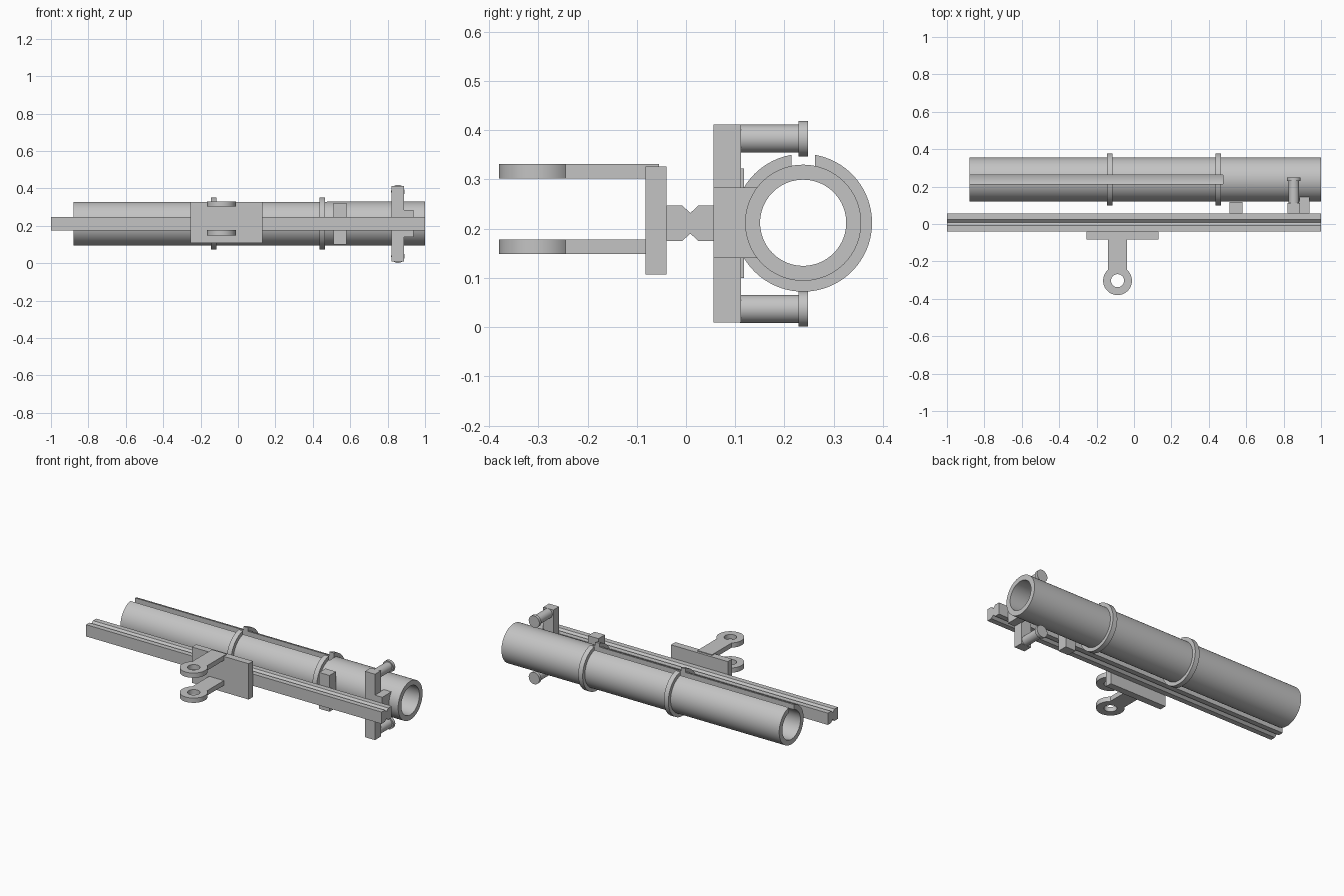
import bpy
from math import pi, sin, cos, asin

cube = bpy.data.objects.get("Cube")
if cube:
    bpy.data.objects.remove(cube)

grey = bpy.data.materials.new("plain grey")
grey.use_nodes = True
grey.diffuse_color = (0.55, 0.55, 0.55, 1)
grey.node_tree.nodes["Principled BSDF"].inputs["Base Color"].default_value = (0.55, 0.55, 0.55, 1)

TUBE_Y, TUBE_Z = 0.238, 0.212
TUBE_R, BORE_R = 0.118, 0.0875


def finish(obj, name, smooth=False):
    obj.name = obj.data.name = name
    if not obj.data.materials:
        obj.data.materials.append(grey)
    if smooth:
        bpy.ops.object.select_all(action="DESELECT")
        obj.select_set(True)
        bpy.context.view_layer.objects.active = obj
        bpy.ops.object.shade_smooth_by_angle(angle=pi / 6)
    return obj


def box(name, x, y, z):
    lo, hi = zip(x, y, z)
    bpy.ops.mesh.primitive_cube_add(size=1, location=[(a + b) / 2 for a, b in zip(lo, hi)])
    obj = bpy.context.object
    obj.scale = [b - a for a, b in zip(lo, hi)]
    bpy.ops.object.transform_apply(location=False, rotation=False, scale=True)
    return finish(obj, name)


def cylinder(name, radius, start, end, axis, sides=64):
    """Cylinder along x, y or z between two points."""
    rot = {"x": (0, pi / 2, 0), "y": (pi / 2, 0, 0), "z": (0, 0, 0)}[axis]
    length = sum(abs(b - a) for a, b in zip(start, end))
    bpy.ops.mesh.primitive_cylinder_add(vertices=sides, radius=radius, depth=length, rotation=rot,
                                        location=[(a + b) / 2 for a, b in zip(start, end)])
    return finish(bpy.context.object, name)


def tube_cylinder(name, radius, x0, x1):
    return cylinder(name, radius, (x0, TUBE_Y, TUBE_Z), (x1, TUBE_Y, TUBE_Z), "x", 96)


def cut(obj, cutter):
    mod = obj.modifiers.new("cut", "BOOLEAN")
    mod.operation, mod.solver, mod.object = "DIFFERENCE", "EXACT", cutter
    bpy.context.view_layer.objects.active = obj
    bpy.ops.object.modifier_apply(modifier=mod.name)
    bpy.data.objects.remove(cutter)


def prism(name, outline, place, depth):
    """Extrude a 2D outline; place maps (u, v, w) to a 3D point."""
    n = len(outline)
    verts = [place(u, v, w) for w in depth for u, v in outline]
    faces = [list(range(n))[::-1], list(range(n, 2 * n))]
    faces += [(i, (i + 1) % n, (i + 1) % n + n, i + n) for i in range(n)]
    mesh = bpy.data.meshes.new(name)
    mesh.from_pydata(verts, [], faces)
    obj = bpy.data.objects.new(name, mesh)
    bpy.context.collection.objects.link(obj)
    return finish(obj, name)


def slot():
    return box("slot_cutter", (-1.1, 0.475), (TUBE_Y - 0.024, TUBE_Y + 0.024), (0.25, 0.5))


# Slotted open tube
tube = tube_cylinder("tube", TUBE_R, -0.88, 1.0)
cut(tube, tube_cylinder("bore_cutter", BORE_R, -1.2, 1.2))
cut(tube, slot())
finish(tube, "tube", True)

# Split clamp rings around the tube
for name, x in (("clamp_ring_right", -0.13), ("clamp_ring_left", 0.45)):
    ring = tube_cylinder(name, 0.14, x - 0.015, x + 0.015)
    cut(ring, tube_cylinder("ring_cutter", TUBE_R - 0.001, x - 0.1, x + 0.1))
    cut(ring, slot())
    finish(ring, name, True)

# Long rail with a V groove above and below
upper = [(-0.04, 0.247), (-0.008, 0.247), (0.009, 0.232), (0.025, 0.247), (0.057, 0.247)]
lower = [(y, 0.422 - z) for y, z in reversed(upper)]
prism("rail", (upper + lower)[::-1], lambda u, v, w: (w, u, v), (-1, 1))

# Mounting plate and its two eye arms
box("mount_plate", (-0.255, 0.13), (-0.082, -0.04), (0.107, 0.326))
EYE_X, EYE_Y, EYE_R, ARM = -0.088, -0.303, 0.077, 0.05
gap = asin(ARM / EYE_R)
eye = [(EYE_X + EYE_R * cos(a), EYE_Y + EYE_R * sin(a))
       for a in (pi / 2 + gap + i * (2 * pi - 2 * gap) / 48 for i in range(49))]
arm_outline = eye + [(EYE_X + ARM, -0.055), (EYE_X - ARM, -0.055)]
for name, z0, z1 in (("lower_eye_arm", 0.149, 0.178), ("upper_eye_arm", 0.302, 0.331)):
    arm = prism(name, arm_outline, lambda u, v, w: (u, v, w), (z0, z1))
    cut(arm, cylinder("eye_cutter", 0.035, (EYE_X, EYE_Y, z0 - 0.05), (EYE_X, EYE_Y, z1 + 0.05), "z", 48))
    finish(arm, name, True)

# Spacer and cradle blocks between rail and tube, hollowed to fit the tube
for name, x, y1, z in (("spacer_block", (0.51, 0.58), 0.118, (0.1, 0.322)),
                       ("cradle_block", (0.885, 0.937), 0.147, (0.14, 0.284))):
    block = box(name, x, (0.056, y1), z)
    cut(block, tube_cylinder("block_cutter", TUBE_R - 0.001, x[0] - 0.1, x[1] + 0.1))

# Upright bracket with two headed pegs
box("upright_bracket", (0.82, 0.888), (0.056, 0.112), (0.009, 0.412))
for side, z in (("lower", 0.037), ("upper", 0.383)):
    for part, radius, y0, y1 in (("peg", 0.0285, 0.11, 0.23), ("peg_head", 0.036, 0.229, 0.248)):
        name = side + "_" + part
        finish(cylinder(name, radius, (0.855, y0, z), (0.855, y1, z), "y", 48), name, True)
